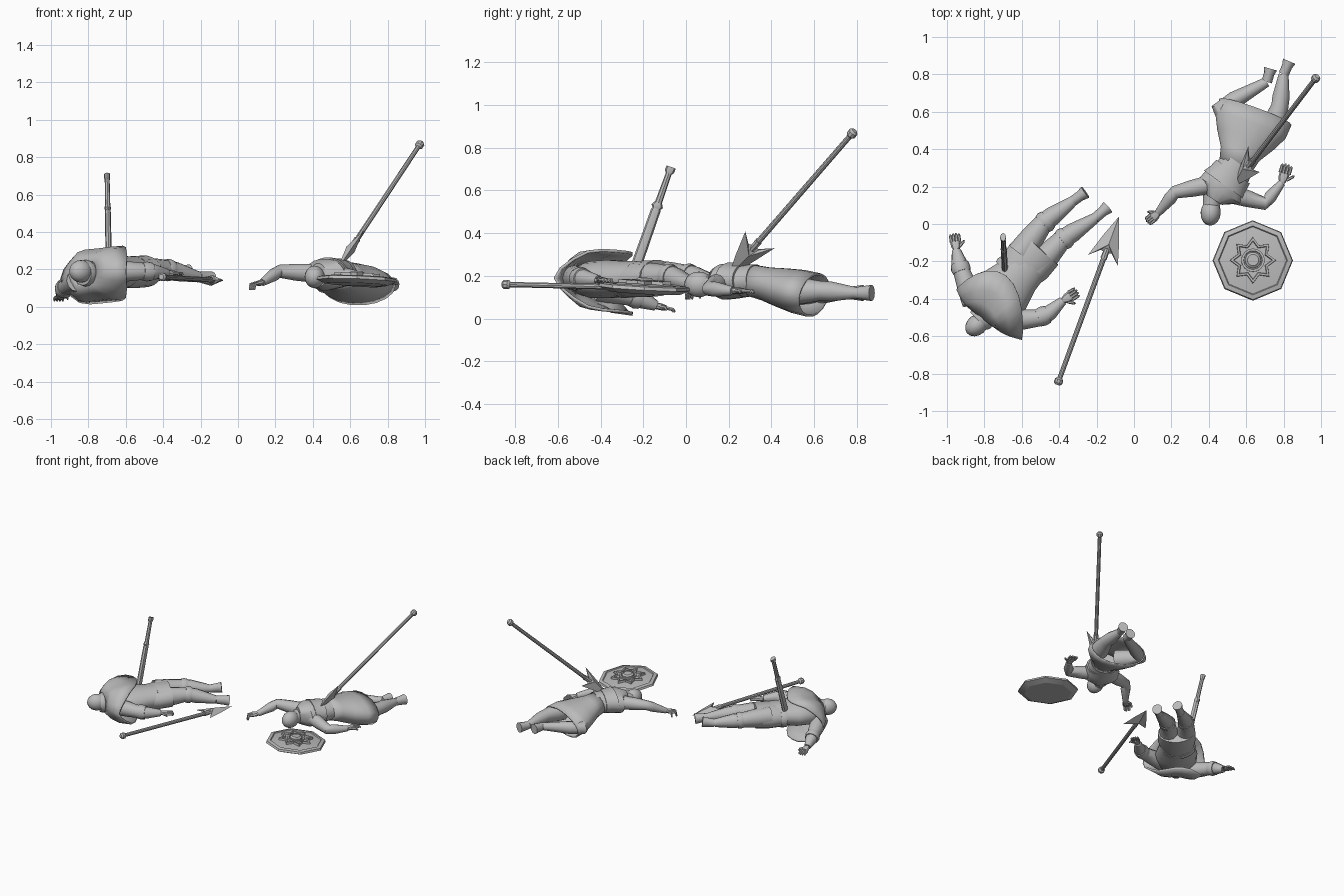
import bpy, bmesh, math
from mathutils import Vector, Matrix

cube = bpy.data.objects.get("Cube")
if cube:
    bpy.data.objects.remove(cube)

UP = Vector((0, 0, 1))
SIDEWAYS = Vector((1, 0, 0))
color = (.5, .5, .5, 1)
grey = bpy.data.materials.new("stone grey")
grey.use_nodes = True
grey.diffuse_color = color
grey.node_tree.nodes["Principled BSDF"].inputs["Base Color"].default_value = color


def finish(name, mesh_data, sharp_angle=40):
    """Turn a bmesh into a shaded object."""
    bmesh.ops.recalc_face_normals(mesh_data, faces=mesh_data.faces)
    mesh = bpy.data.meshes.new(name)
    mesh_data.to_mesh(mesh)
    mesh_data.free()
    mesh.materials.append(grey)
    part = bpy.data.objects.new(name, mesh)
    bpy.context.collection.objects.link(part)
    bpy.ops.object.select_all(action='DESELECT')
    bpy.context.view_layer.objects.active = part
    part.select_set(True)
    bpy.ops.object.shade_smooth_by_angle(angle=math.radians(sharp_angle))
    return part


def skin(mesh_data, rings, capped=True):
    """Join rings of points into a tube."""
    loops = [[mesh_data.verts.new(point) for point in ring] for ring in rings]
    for lower, upper in zip(loops, loops[1:]):
        for i in range(len(lower)):
            mesh_data.faces.new((lower[i - 1], lower[i], upper[i], upper[i - 1]))
    if capped:
        mesh_data.faces.new(loops[0])
        mesh_data.faces.new(loops[-1])


def tube(mesh_data, stations, sides=12, up=UP, capped=True):
    """Each station is a point, a half width and an optional half depth."""
    points = [station[0] for station in stations]
    rings = []
    for i, (point, width, *depth) in enumerate(stations):
        along = points[min(i + 1, len(points) - 1)] - points[max(i - 1, 0)]
        across = along.cross(up).normalized()
        top = across.cross(along.normalized())
        height = depth[0] if depth else width
        angles = [math.tau * k / sides for k in range(sides)]
        rings.append([point + across * width * math.cos(a) + top * height * math.sin(a) for a in angles])
    skin(mesh_data, rings, capped)


def loft(name, stations, sides=12, up=UP, capped=True):
    mesh_data = bmesh.new()
    tube(mesh_data, stations, sides, up, capped)
    return finish(name, mesh_data)


def band(name, start, end, radius):
    """Slightly bulging cuff or collar."""
    start, end = Vector(start), Vector(end)
    loft(name, [(start, radius), (start.lerp(end, .5), radius * 1.1), (end, radius)], 16)


def body(name, start, end, *widths, capped=True):
    """Evenly spaced oval sections, flatter where they are wide."""
    start, end = Vector(start), Vector(end)
    last = len(widths) - 1
    stations = [(start.lerp(end, i / last), w, .05 + w * .27) for i, w in enumerate(widths)]
    return loft(name, stations, 18, UP, capped)


def limb(name, root, joint, end, radius):
    loft(name, [(root, radius), (root.lerp(joint, .5), radius * .9), (joint, radius * .7),
                (joint.lerp(end, .3), radius * .7), (end, radius * .4)])


def hand(name, wrist, tip, curl):
    """Palm, four fingers and a thumb."""
    reach = tip - wrist
    across = reach.cross(UP).normalized() * reach.length
    mesh_data = bmesh.new()
    knuckles = wrist + reach * .5
    tube(mesh_data, [(wrist, .016), (wrist + reach * .25, .026, .016), (knuckles, .028, .013)], 8)
    digits = [(knuckles + across * k * .16, reach * (.5 - abs(k) * .05)) for k in (-1.5, -.5, .5, 1.5)]
    digits.append((wrist + reach * .2 + across * .2, across * .3 + reach * .3))
    for base, span in digits:
        tube(mesh_data, [(base, .009), (base + span * .8, .008), (base + span - UP * curl, .005)], 6)
    finish(name, mesh_data)


def arm(who, shoulder, elbow, wrist, tip, radius=.05, curl=.01, cuffed=False):
    shoulder, elbow, wrist, tip = map(Vector, (shoulder, elbow, wrist, tip))
    limb(who + "_arm", shoulder, elbow, wrist, radius)
    hand(who + "_hand", wrist, tip, curl)
    if cuffed:
        band(who + "_elbow_cuff", shoulder.lerp(elbow, .85), elbow.lerp(wrist, .2), .048)


def leg(who, hip, knee, ankle, toe, radius=.066, cuffed=False):
    hip, knee, ankle, toe = map(Vector, (hip, knee, ankle, toe))
    limb(who + "_leg", hip, knee, ankle, radius)
    loft(who + "_foot", [(ankle, .028), (ankle.lerp(toe, .6), .028, .034), (toe, .036, .038)])
    if cuffed:
        band(who + "_boot_cuff", hip.lerp(knee, .93), knee.lerp(ankle, .14), .055)


def head(who, centre, facing):
    """Egg-shaped head on a short neck."""
    centre, facing = Vector(centre), Vector(facing).normalized()
    turn = facing.to_track_quat('Y', 'Z').to_matrix().to_4x4()
    mesh_data = bmesh.new()
    bmesh.ops.create_uvsphere(mesh_data, u_segments=16, v_segments=10, radius=.06,
                              matrix=Matrix.Translation(centre) @ turn @ Matrix.Diagonal((.9, 1.15, 1, 1)))
    finish(who + "_head", mesh_data)
    loft(who + "_neck", [(centre - facing * .09, .05), (centre - facing * .02, .045)])


def spear(name, butt, tip, flat):
    """Round shaft with a knobbed butt and a barbed, ridged head."""
    butt, tip = Vector(butt), Vector(tip)
    along = (tip - butt).normalized()
    across = (flat - along * flat.dot(along)).normalized()
    ridge = along.cross(across)
    neck = tip - along * .2
    mesh_data = bmesh.new()
    tube(mesh_data, [(butt, .014), (butt + along * .01, .023), (butt + along * .03, .023),
                     (butt + along * .04, .013), (neck, .014)], 10, ridge)
    tube(mesh_data, [(neck - along * .04, .018), (neck + along * .04, .014)], 8, ridge)
    half = [(.12, .045), (.25, .085), (.2, .03)]
    outline = [(0, 0)] + half + [(.21, 0)] + [(back, -out) for back, out in reversed(half)]
    rim = [mesh_data.verts.new(tip - along * back + across * out) for back, out in outline]
    for height in (.026, -.026):
        peak = mesh_data.verts.new(tip - along * .16 + ridge * height)
        for i in range(len(rim)):
            mesh_data.faces.new((rim[i - 1], rim[i], peak))
    finish(name, mesh_data, 25)


# Caped figure
body("caped_torso", (-.83, -.51, .18), (-.55, -.2, .19), .05, .14, .15, .12, .11)
body("caped_belt", (-.65, -.29, .18), (-.62, -.26, .18), .125, .13, .125)
body("caped_skirt", (-.63, -.27, .18), (-.5, -.13, .19), .115, .135, .13)
head("caped", (-.84, -.54, .19), (-.6, -.5, 0))
arm("caped_left", (-.7, -.52, .19), (-.48, -.5, .19), (-.38, -.41, .18), (-.3, -.36, .18), .06, cuffed=True)
arm("caped_right", (-.86, -.42, .14), (-.93, -.23, .1), (-.95, -.14, .06), (-.96, -.05, .04), .06, cuffed=True)
leg("caped_left", (-.53, -.24, .19), (-.38, -.08, .2), (-.21, .03, .16), (-.14, .09, .15), .073, True)
leg("caped_right", (-.61, -.16, .2), (-.48, .01, .2), (-.33, .12, .18), (-.26, .17, .19), .073, True)

# Cape: rings spreading from the neck to a hem with front and back lobes
neck = Vector((-.82, -.5, .18))
hem_centre = Vector((-.775, -.485, .17))
shoulder_span = Vector((.175, -.135, .02))
lobe = Vector((.09, .21, 0))
rings = []
for spread in (0, .3, .6, 1):
    ring = []
    for k in range(24):
        angle = math.tau * k / 24
        wave = math.sin(angle)
        lift = UP * .147 * max(-1, min(1, wave * 1.3))
        hem = hem_centre + shoulder_span * math.cos(angle) + lobe * abs(wave) ** 1.6 + lift
        collar = neck + shoulder_span * math.cos(angle) * .35 + lift * .45
        bulge = spread * (1 - spread)
        ring.append(collar.lerp(hem, spread) + (lift * .7 - lobe * .2) * bulge)
    rings.append(ring)
mesh_data = bmesh.new()
skin(mesh_data, rings, False)
cape = finish("cape", mesh_data, 50)
cape.modifiers.new("Thickness", 'SOLIDIFY').thickness = .014
band("cape_collar", (-.8, -.49, .18), (-.83, -.52, .18), .065)

# Sword standing in the caped figure
point, pommel = Vector((-.69, -.25, .2)), Vector((-.7, -.07, .71))
sword_parts = {
    "blade": [(0, .026), (.6, .023), (.64, .016)],
    "guard": [(.62, .02), (.64, .028), (.67, .02)],
    "grip": [(.65, .017), (.95, .014)],
    "pommel": [(.94, .016), (.96, .023), (1, .023)],
}
for part, outline in sword_parts.items():
    loft("sword_" + part, [(point.lerp(pommel, f), w, .009 + w * .3) for f, w in outline], 8, SIDEWAYS)

# Robed figure
body("robed_torso", (.43, .13, .17), (.56, .33, .18), .05, .13, .12, .1, .09)
body("robed_tunic_edge", (.48, .21, .18), (.53, .28, .18), .13, .115, .11)
robe = body("robe_skirt", (.54, .3, .18), (.65, .6, .11), .09, .11, .16, .2, .205, capped=False)
robe.modifiers.new("Thickness", 'SOLIDIFY').thickness = .01
head("robed", (.41, .06, .16), (-.1, -1, 0))
arm("robed_left", (.4, .21, .18), (.22, .17, .19), (.13, .06, .13), (.07, .01, .12), curl=.03)
arm("robed_right", (.52, .16, .17), (.7, .11, .14), (.79, .22, .13), (.82, .32, .13))
leg("robed_left", (.56, .47, .13), (.46, .62, .12), (.71, .76, .12), (.73, .83, .12))
leg("robed_right", (.73, .48, .13), (.78, .63, .13), (.8, .8, .12), (.83, .87, .12))

# Spears
spear("fallen_spear", (-.41, -.86, .16), (-.08, .04, .14), SIDEWAYS)
spear("planted_spear", (.98, .79, .88), (.53, .2, .2), Vector((.4, -1, .5)))

# Eight-sided shield with a raised rim, star, ring and boss
tilt = (Matrix.Translation((.635, -.195, .145)) @ Matrix.Rotation(math.radians(2), 4, 'Y')
        @ Matrix.Rotation(math.radians(-3), 4, 'X'))


def disc(name, sides, profile, notch=1):
    """Profile of radius and height; notch pulls in every other corner."""
    mesh_data = bmesh.new()
    rings = []
    for radius, height in profile:
        spokes = [radius * (notch if k % 2 else 1) for k in range(sides)]
        rings.append([tilt @ Vector((r * math.cos(math.tau * k / sides), r * math.sin(math.tau * k / sides), height))
                      for k, r in enumerate(spokes)])
    skin(mesh_data, rings)
    finish(name, mesh_data, 25)


disc("shield_plate", 8, [(.17, -.025), (.215, -.005), (.21, .01), (.185, .016), (.18, .01), (.1, .02)])
disc("shield_star", 16, [(.125, .01), (.122, .034), (.105, .034), (.1, .024)], notch=.7)
disc("shield_ring", 24, [(.062, .02), (.062, .036), (.05, .036), (.048, .028)])
disc("shield_boss", 20, [(.044, .02), (.042, .037), (.03, .046)])
